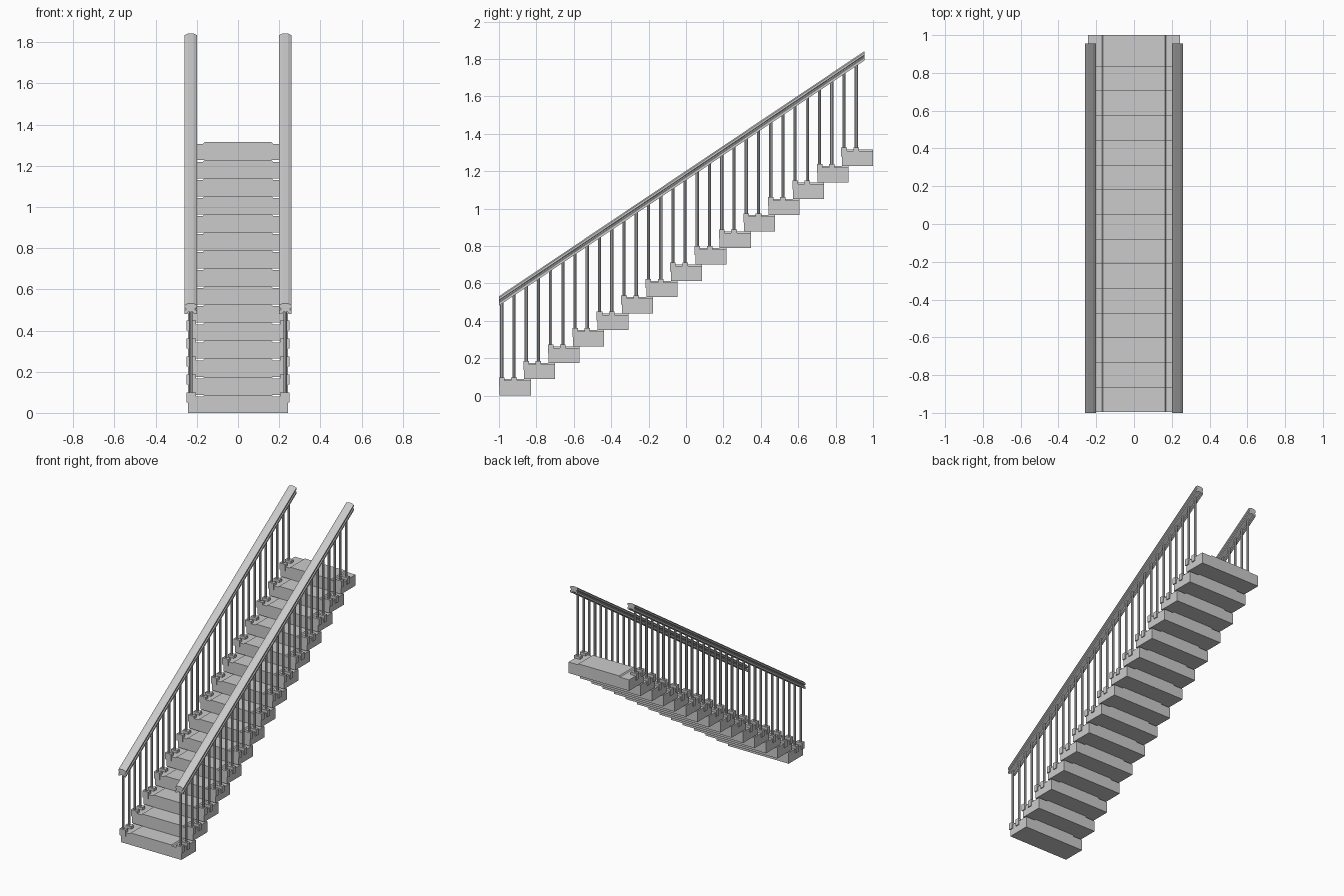
import bpy, bmesh, math

if "Cube" in bpy.data.objects:
    bpy.data.objects.remove(bpy.data.objects["Cube"])

STEPS = 15
RISE = 1.315 / STEPS
PITCH = 0.1307
DEPTH = 0.17
SLOPE = RISE / PITCH
RAIL_X = 0.23


def prism(bm, profile, y0, y1, z0=0.0, z1=0.0):
    """Extrude an (x, z) profile along y, with a different z offset at each end."""
    a = [bm.verts.new((x, y0, z + z0)) for x, z in profile]
    b = [bm.verts.new((x, y1, z + z1)) for x, z in profile]
    bm.faces.new(a)
    bm.faces.new(b[::-1])
    n = len(profile)
    for i in range(n):
        j = (i + 1) % n
        bm.faces.new((a[i], b[i], b[j], a[j]))


def rect(x0, x1, z0, z1):
    return [(x0, z0), (x1, z0), (x1, z1), (x0, z1)]


def finish(bm, name, mirror=False):
    bmesh.ops.recalc_face_normals(bm, faces=bm.faces[:])
    me = bpy.data.meshes.new(name)
    bm.to_mesh(me)
    bm.free()
    ob = bpy.data.objects.new(name, me)
    bpy.context.collection.objects.link(ob)
    if mirror:
        ob.modifiers.new("mirror", 'MIRROR')
    return ob


# Treads: overlapping blocks with lowered side strips
low = RISE - 0.008
tread = [(-0.243, 0), (0.243, 0), (0.243, low), (0.17, low), (0.163, RISE),
         (-0.163, RISE), (-0.17, low), (-0.243, low)]
bm = bmesh.new()
for i in range(STEPS):
    y = -1 + i * PITCH
    prism(bm, tread, y + 0.004, y + DEPTH, i * RISE, i * RISE)
finish(bm, "stair_treads")

# Baluster positions: two per step
posts = []
for i in range(STEPS):
    for k in range(2):
        posts.append((-0.985 + (i + k * 0.5) * PITCH, i * RISE))

# Baluster base blocks
bm = bmesh.new()
for y, z in posts:
    prism(bm, rect(0.203, 0.25, 0.05, 0.098), y - 0.015, y + 0.015, z, z)
finish(bm, "baluster_bases", True)

# Balusters
bm = bmesh.new()
for y, z in posts:
    top = 0.495 + (y + 1) * SLOPE
    bottom = z + 0.08
    ret = bmesh.ops.create_cone(bm, cap_ends=True, segments=8, radius1=0.0085,
                                radius2=0.0085, depth=top - bottom)
    bmesh.ops.translate(bm, verts=ret["verts"], vec=(RAIL_X, y, (top + bottom) / 2))
finish(bm, "balusters", True)

# Handrails: grooved moulding with a shallow crown, plumb-cut ends
half = [(0.012, 0.489), (0.016, 0.481), (0.03, 0.481), (0.03, 0.496), (0.022, 0.501),
        (0.022, 0.507), (0.03, 0.511), (0.03, 0.523), (0.014, 0.531)]
rail = [(RAIL_X + x, z) for x, z in half] + [(RAIL_X - x, z) for x, z in half[::-1]]
bm = bmesh.new()
prism(bm, rail, -1.0, 0.955, 0.0, 1.955 * SLOPE)
finish(bm, "handrails", True)
